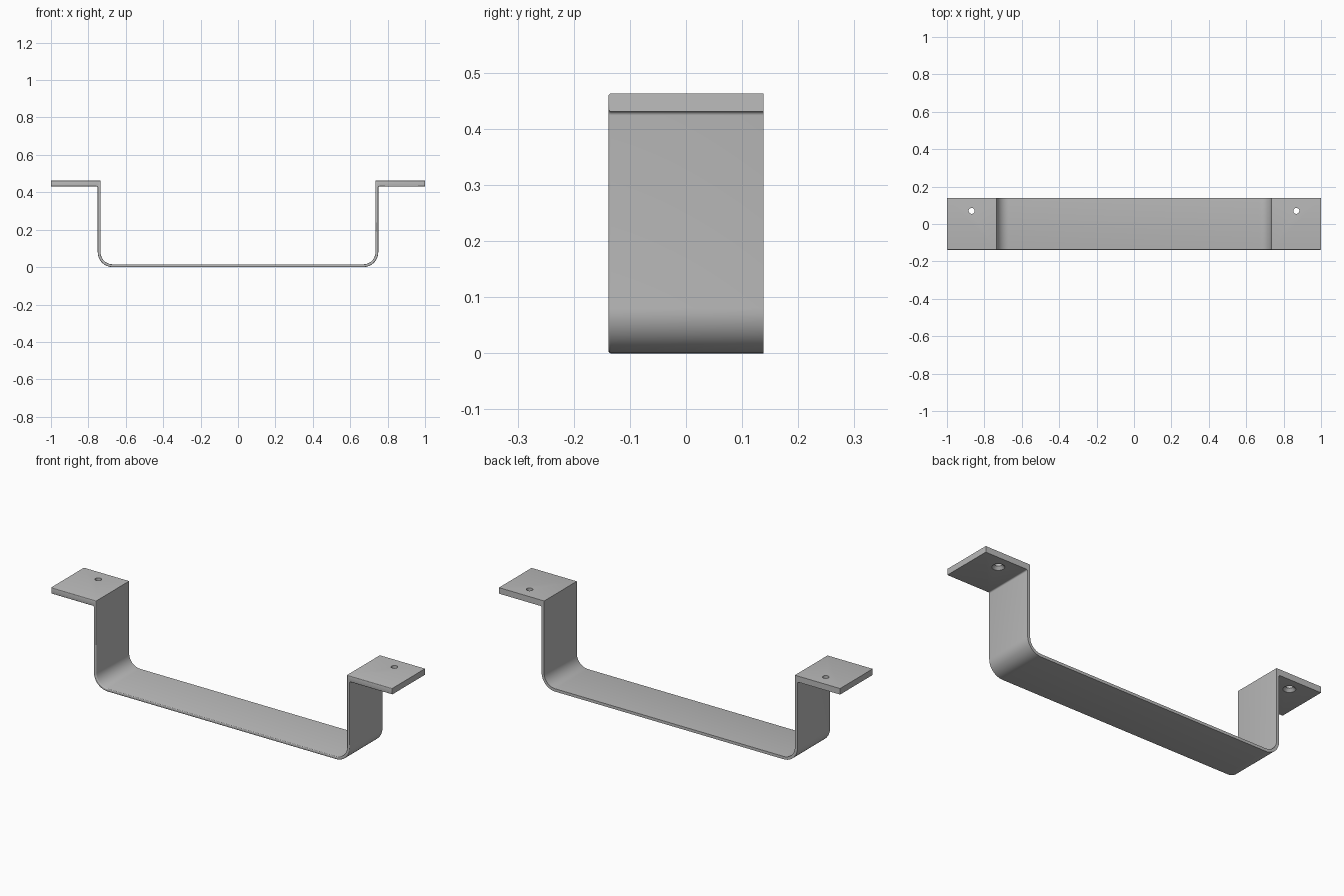
import bpy, bmesh, math

if "Cube" in bpy.data.objects:
    bpy.data.objects.remove(bpy.data.objects["Cube"])

HALF_W = 0.138          # half width of the strap along y
X_IN, X_OUT = 0.735, 0.75
TOP, UNDER = 0.463, 0.431
T, R = 0.015, 0.08      # strap thickness and outer bend radius

steel = bpy.data.materials.new("grey_steel")
steel.diffuse_color = (0.5, 0.5, 0.5, 1)
steel.use_nodes = True
steel.node_tree.nodes["Principled BSDF"].inputs["Base Color"].default_value = steel.diffuse_color


def arc(cx, cz, r, a0, a1, n):
    return [(cx + r * math.cos(math.radians(a0 + (a1 - a0) * i / n)),
             cz + r * math.sin(math.radians(a0 + (a1 - a0) * i / n)))
            for i in range(n + 1)]


def mesh_object(name, bm):
    me = bpy.data.meshes.new(name)
    bm.to_mesh(me)
    bm.free()
    ob = bpy.data.objects.new(name, me)
    bpy.context.collection.objects.link(ob)
    me.materials.append(steel)
    return ob


# Right half of the bracket outline, from bottom centre round to inner floor
f = 0.007
lower = arc(X_OUT - R, R, R, -90, 0, 12)
lower += arc(X_OUT + f, UNDER - f, f, 180, 90, 4)
lower += [(1, UNDER), (1, TOP), (X_IN, TOP)]
lower += arc(X_OUT - R, R, R - T, 0, -90, 12)
outline = lower + [(-x, z) for x, z in reversed(lower)]

# Extrude the outline through the width and round its front rim
bm = bmesh.new()
face = bm.faces.new([bm.verts.new((x, -HALF_W, z)) for x, z in outline])
ext = bmesh.ops.extrude_face_region(bm, geom=[face], use_keep_orig=True)
bmesh.ops.translate(bm, vec=(0, 2 * HALF_W, 0),
                    verts=[g for g in ext["geom"] if isinstance(g, bmesh.types.BMVert)])
bmesh.ops.recalc_face_normals(bm, faces=bm.faces)
rim = [e for e in bm.edges if all(v.co.y < 0 for v in e.verts)]
bmesh.ops.bevel(bm, geom=rim, offset=0.004, offset_type='OFFSET', segments=3,
                profile=0.5, affect='EDGES', clamp_overlap=True)
bracket = mesh_object("bracket_strap", bm)

# Screw holes, countersunk from below
for side in (-1, 1):
    bm = bmesh.new()
    rings = [(UNDER - 0.002, 0.032), (UNDER + 0.014, 0.016), (TOP + 0.02, 0.016)]
    n = 32
    loops = [[bm.verts.new((side * 0.868 + r * math.cos(2 * math.pi * i / n),
                            0.07 + r * math.sin(2 * math.pi * i / n), z))
              for i in range(n)] for z, r in rings]
    for a, b in zip(loops, loops[1:]):
        for i in range(n):
            j = (i + 1) % n
            bm.faces.new((a[i], a[j], b[j], b[i]))
    bm.faces.new(loops[0][::-1])
    bm.faces.new(loops[-1])
    bmesh.ops.recalc_face_normals(bm, faces=bm.faces)
    cutter = mesh_object("screw_hole_cutter", bm)
    cutter.hide_render = True
    cutter.hide_set(True)
    mod = bracket.modifiers.new("screw_hole", 'BOOLEAN')
    mod.operation = 'DIFFERENCE'
    mod.solver = 'EXACT'
    mod.object = cutter

# Apply the holes, drop the cutters, then shade smoothly
bpy.context.view_layer.objects.active = bracket
bracket.select_set(True)
for mod in list(bracket.modifiers):
    cutter = mod.object
    bpy.ops.object.modifier_apply(modifier=mod.name)
    bpy.data.objects.remove(cutter)
bpy.ops.object.shade_smooth_by_angle(angle=math.radians(35))
